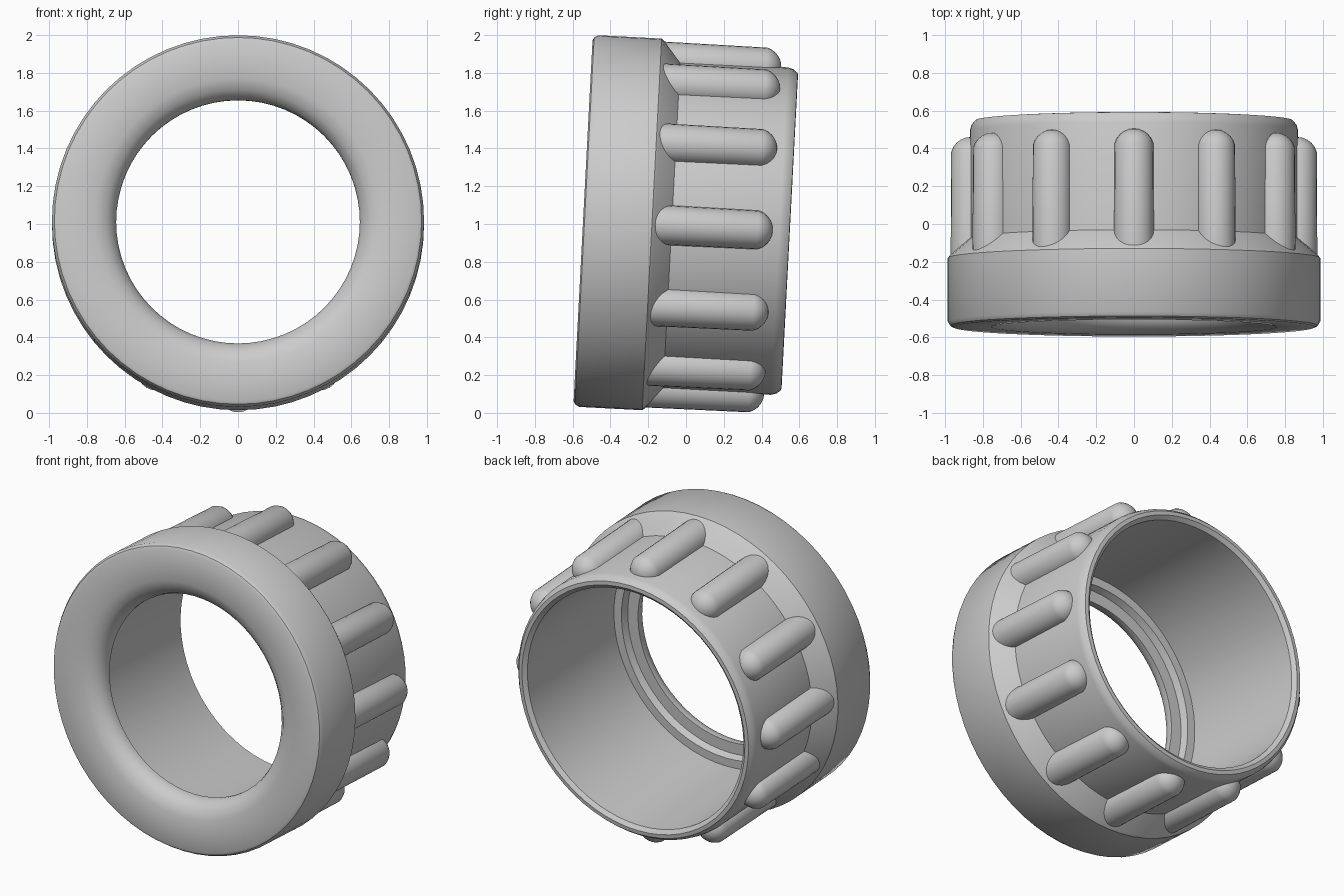
import bpy, bmesh, math
from mathutils import Matrix, Vector

if "Cube" in bpy.data.objects:
    bpy.data.objects.remove(bpy.data.objects["Cube"])

# Local z runs along the ring axis, from the front face to the back rim; tilted 3 degrees
PLACE = Matrix.Translation((0, -0.545, 1.017)) @ Matrix.Rotation(math.radians(-93), 4, 'X')
SEGMENTS = 64
RIBS = 12

grey = bpy.data.materials.new("plain_grey")
grey.diffuse_color = (0.6, 0.6, 0.6, 1)
grey.use_nodes = True
grey.node_tree.nodes["Principled BSDF"].inputs["Base Color"].default_value = grey.diffuse_color


def finish(bm, name):
    bmesh.ops.recalc_face_normals(bm, faces=bm.faces[:])
    bm.transform(PLACE)
    mesh = bpy.data.meshes.new(name)
    bm.to_mesh(mesh)
    bm.free()
    mesh.materials.append(grey)
    obj = bpy.data.objects.new(name, mesh)
    bpy.context.collection.objects.link(obj)
    bpy.ops.object.select_all(action='DESELECT')
    obj.select_set(True)
    bpy.context.view_layer.objects.active = obj
    bpy.ops.object.shade_smooth_by_angle(angle=math.radians(32))
    return obj


# Collar: closed (radius, depth) profile revolved around the axis
profile = [
    (0.755, 0.0), (0.955, 0.0), (0.972, 0.008), (0.985, 0.03),   # front face and edge
    (0.985, 0.365), (0.975, 0.378), (0.868, 0.47),               # flange and cone
    (0.868, 1.04), (0.86, 1.07), (0.84, 1.094), (0.815, 1.096),  # barrel and back rim
    (0.79, 1.075), (0.79, 0.17),                                 # bore
    (0.735, 0.17), (0.72, 0.125), (0.645, 0.125),                # inner ledge
    (0.645, 0.10), (0.66, 0.06), (0.695, 0.025),                 # rounded front opening
]
bm = bmesh.new()
rings = []
for i in range(SEGMENTS):
    t = 2 * math.pi * i / SEGMENTS
    rings.append([bm.verts.new((r * math.cos(t), r * math.sin(t), a)) for r, a in profile])
n = len(profile)
for i in range(SEGMENTS):
    a, b = rings[i], rings[(i + 1) % SEGMENTS]
    for j in range(n):
        k = (j + 1) % n
        bm.faces.new((a[j], b[j], b[k], a[k]))
finish(bm, "collar")

# Grip ribs: capsules half sunk in the barrel, cut flat inside the wall
for i in range(RIBS):
    bm = bmesh.new()
    bmesh.ops.create_uvsphere(bm, u_segments=24, v_segments=12, radius=0.106)
    for v in bm.verts:
        if v.co.z < 0.001:
            v.co.z -= 0.6
    cut = bmesh.ops.bisect_plane(bm, geom=bm.verts[:] + bm.edges[:] + bm.faces[:],
                                 plane_co=Vector((-0.04, 0, 0)),
                                 plane_no=Vector((1, 0, 0)), clear_inner=True)
    edges = [e for e in cut['geom_cut'] if isinstance(e, bmesh.types.BMEdge)]
    bmesh.ops.holes_fill(bm, edges=edges, sides=0)
    # the equator moved with the lower half, so the straight part ends at the next ring
    bm.transform(Matrix.Rotation(2 * math.pi * i / RIBS, 4, 'Z')
                 @ Matrix.Translation((0.864, 0, 0.9)))
    finish(bm, f"grip_rib_{i + 1}")
